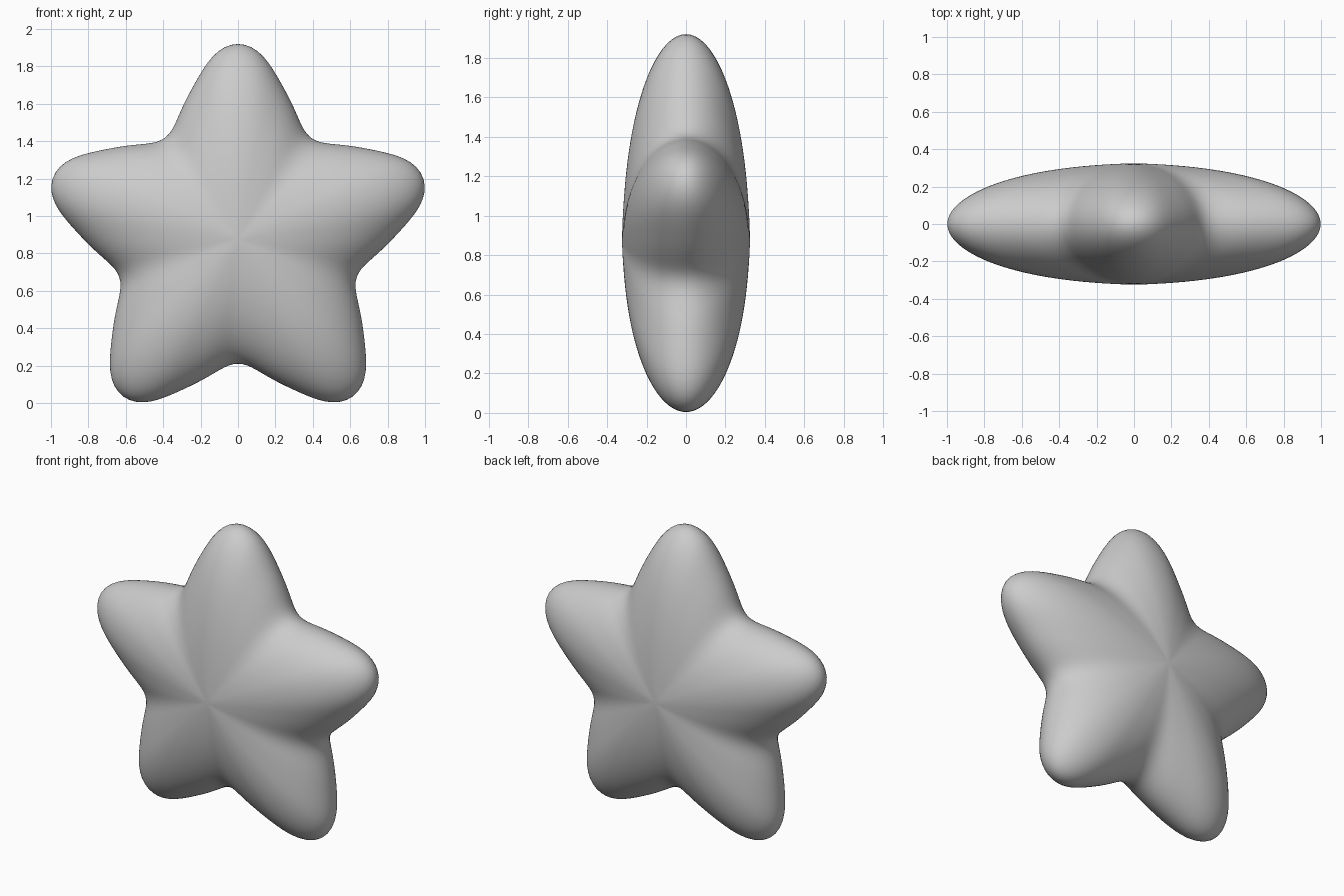
import bpy, bmesh, math

if "Cube" in bpy.data.objects:
    bpy.data.objects.remove(bpy.data.objects["Cube"])

CENTER_Z = 0.87
# Outline radius every 4 degrees, from an arm tip to the neighbouring valley
HALF_ARM = [1.05, 1.035, 0.991, 0.923, 0.858, 0.803, 0.753, 0.708, 0.676, 0.666]
ARM = HALF_ARM + HALF_ARM[-2:0:-1]
OUTLINE = ARM * 5
N = len(OUTLINE)
RINGS = 14


def thickness(t):
    # puffed profile with a slight peak in the middle
    return 0.295 * math.sqrt(max(0, 1 - t ** 2.3)) + 0.03 * (1 - t)


bm = bmesh.new()


def ring(t, y):
    verts = []
    for i, r in enumerate(OUTLINE):
        a = 2 * math.pi * i / N
        verts.append(bm.verts.new((t * r * math.sin(a), y, CENTER_Z + t * r * math.cos(a))))
    return verts


# Scaled outlines from the front face, over the rim, to the back face
rings = []
for k in range(1, 2 * RINGS):
    phi = math.pi * k / (2 * RINGS)
    t = math.sin(phi)
    y = thickness(t) * (-1 if k < RINGS else 1)
    rings.append(ring(t, 0 if k == RINGS else y))
for a, b in zip(rings, rings[1:]):
    for i in range(N):
        j = (i + 1) % N
        bm.faces.new((a[i], a[j], b[j], b[i]))

# Close both faces at the centre
for loop, y in ((rings[0], -0.325), (rings[-1], 0.325)):
    pole = bm.verts.new((0, y, CENTER_Z))
    for i in range(N):
        bm.faces.new((loop[i], loop[(i + 1) % N], pole))
bmesh.ops.recalc_face_normals(bm, faces=bm.faces)

# Stand the star on the ground
low = min(v.co.z for v in bm.verts)
bmesh.ops.translate(bm, verts=bm.verts, vec=(0, 0, -low))

mesh = bpy.data.meshes.new("puffy_star")
bm.to_mesh(mesh)
bm.free()
for p in mesh.polygons:
    p.use_smooth = True
star = bpy.data.objects.new("puffy_star", mesh)
bpy.context.collection.objects.link(star)
sub = star.modifiers.new("smooth", 'SUBSURF')
sub.levels = sub.render_levels = 1
